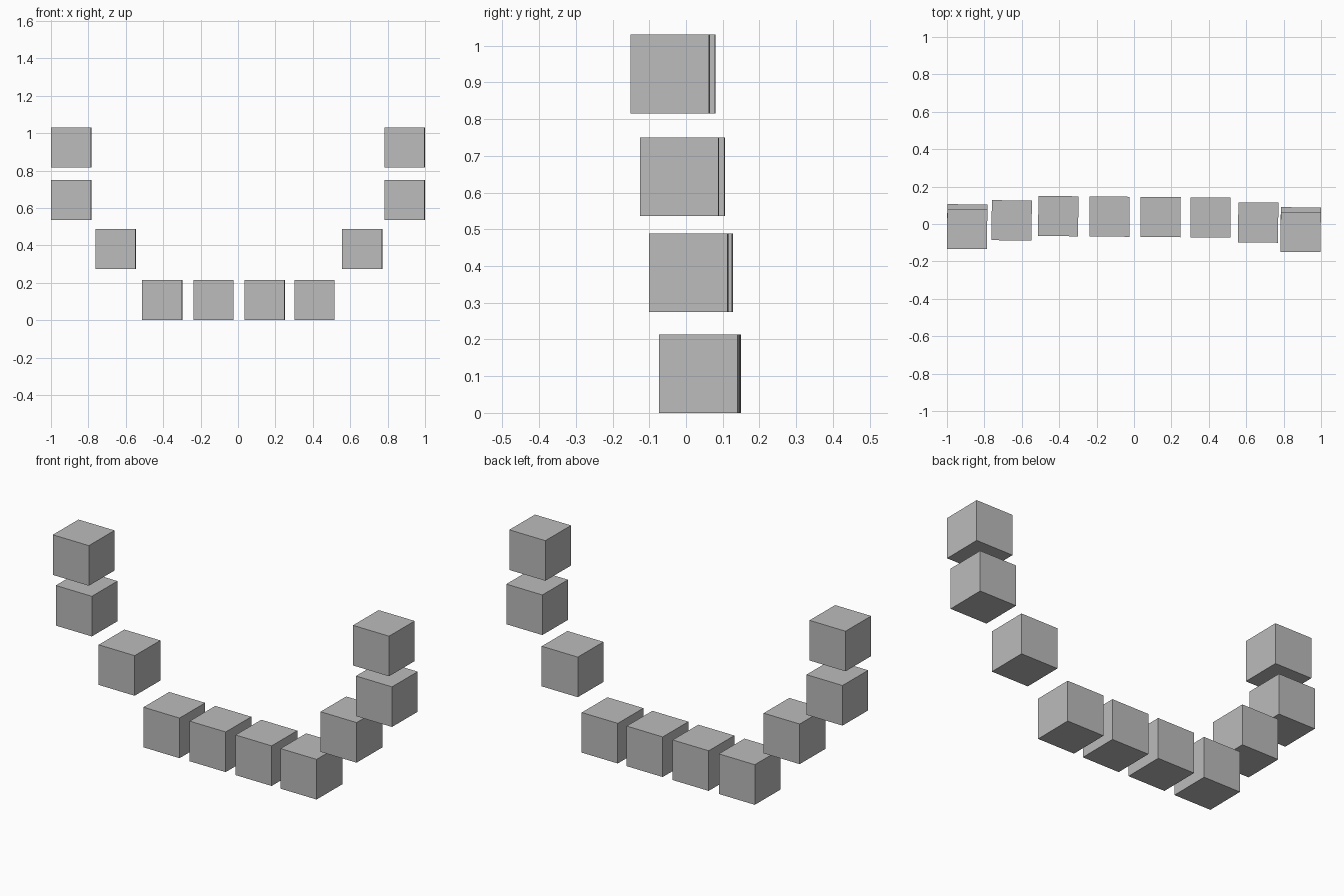
import bpy

if "Cube" in bpy.data.objects:
    bpy.data.objects.remove(bpy.data.objects["Cube"], do_unlink=True)

SIZE = 0.214

# Single plain grey
grey = bpy.data.materials.new("plain_grey")
grey.use_nodes = True
colour = (0.5, 0.5, 0.5, 1.0)
grey.diffuse_color = colour
grey.node_tree.nodes["Principled BSDF"].inputs["Base Color"].default_value = colour


def block(name, x, z):
    """One cube of the arc, which leans forward as it rises and turns slightly."""
    y = 0.048 - 0.09 * z - 0.009 * x
    bpy.ops.mesh.primitive_cube_add(size=SIZE, location=(x, y, z), rotation=(0, 0, -0.009))
    obj = bpy.context.object
    obj.name = name
    obj.data.materials.append(grey)


# Bottom row of blocks
for i, x in enumerate((-0.405, -0.131, 0.142, 0.409)):
    block(f"bottom_block_{i + 1}", x, SIZE / 2)

# Rising blocks at each end: name, right x, left x, height
for name, right_x, left_x, z in (
    ("lower_end_block", -0.654, 0.664, 0.382),
    ("middle_end_block", -0.892, 0.891, 0.643),
    ("top_end_block", -0.892, 0.891, 0.923),
):
    block("right_" + name, right_x, z)
    block("left_" + name, left_x, z)
